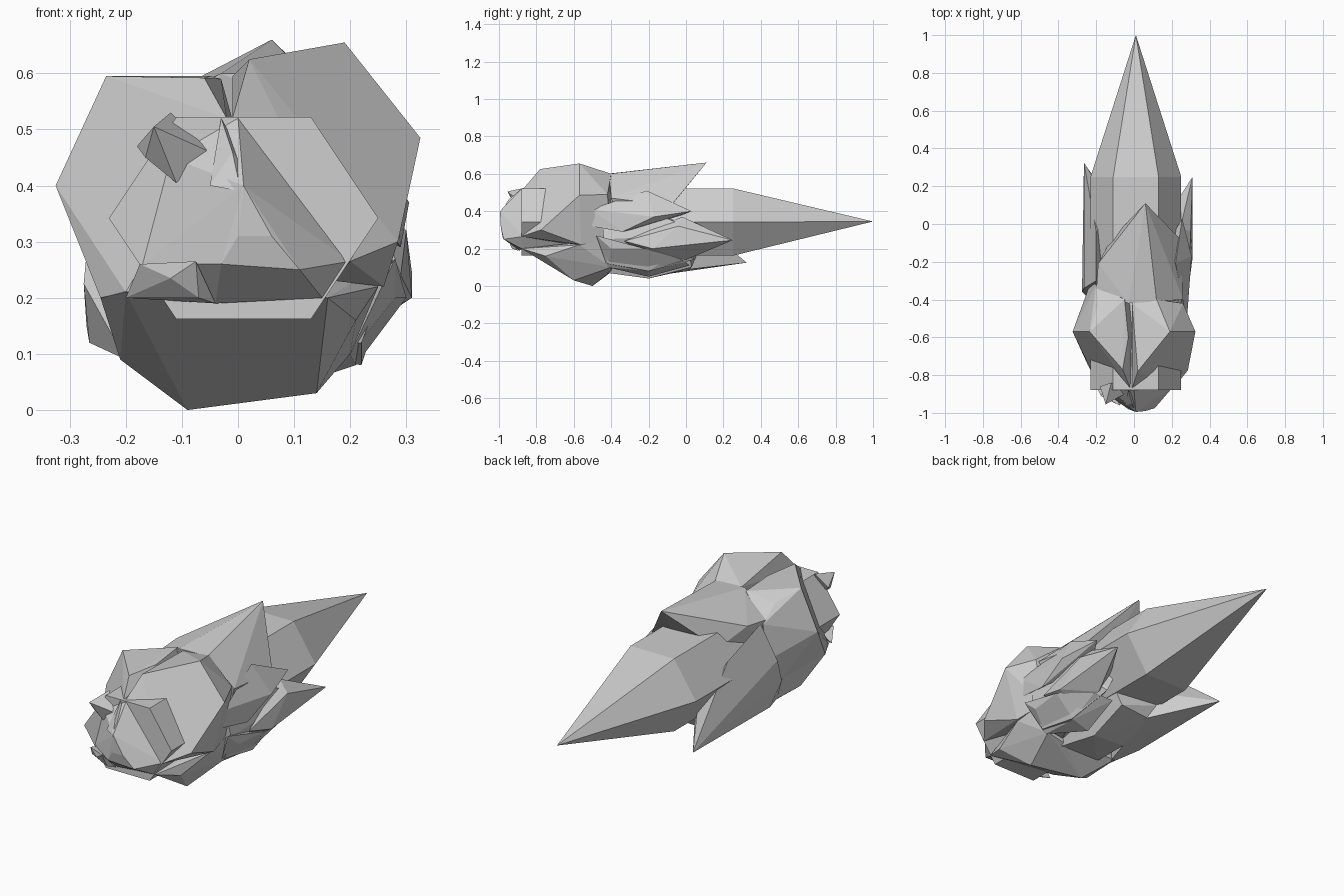
import bpy, bmesh, math

stone = bpy.data.materials.new("stone_grey")
stone.diffuse_color = (0.62, 0.62, 0.62, 1)


def finish(name, bm):
    bmesh.ops.recalc_face_normals(bm, faces=bm.faces[:])
    mesh = bpy.data.meshes.new(name)
    bm.to_mesh(mesh)
    bm.free()
    mesh.materials.append(stone)
    bpy.context.collection.objects.link(bpy.data.objects.new(name, mesh))


def rock(name, points):
    """Faceted rock: the convex hull of a few corner points."""
    bm = bmesh.new()
    for p in points:
        bm.verts.new(p)
    res = bmesh.ops.convex_hull(bm, input=bm.verts[:])
    junk = {g for g in res["geom_interior"] + res["geom_unused"]
            if isinstance(g, bmesh.types.BMVert)}
    bmesh.ops.delete(bm, geom=list(junk), context='VERTS')
    bmesh.ops.dissolve_limit(bm, angle_limit=math.radians(4),
                             verts=bm.verts[:], edges=bm.edges[:])
    finish(name, bm)


# Hexagonal core with a long pointed tail
bm = bmesh.new()
rings = []
for y in (-0.88, 0.25):
    ring = []
    for i in range(6):
        a = math.radians(60 * i)
        ring.append(bm.verts.new((0.01 + 0.24 * math.cos(a), y,
                                  0.342 + 0.208 * math.sin(a))))
    rings.append(ring)
tip = bm.verts.new((0.01, 1.0, 0.345))
bm.faces.new(rings[0])
for i in range(6):
    j = (i + 1) % 6
    bm.faces.new((rings[0][i], rings[0][j], rings[1][j], rings[1][i]))
    bm.faces.new((rings[1][i], rings[1][j], tip))
finish("pointed_core", bm)

# Large faceted boulder round the front, in two lobes and a chin
rock("boulder_left_lobe", [
    (-.325, -.57, .40), (-.235, -.57, .595), (-.06, -.77, .592),
    (-.02, -.87, .52), (-.245, -.745, .20), (-.20, -.83, .21),
    (-.05, -.87, .21), (-.19, -.43, .56), (-.05, -.40, .595),
    (-.20, -.32, .50), (-.23, -.31, .33), (-.23, -.42, .20),
    (-.03, -.60, .59), (.05, -.40, .30)])
rock("boulder_right_lobe", [
    (.02, -.78, .625), (.19, -.57, .655), (.325, -.57, .485),
    (-.01, -.87, .52), (.285, -.775, .30), (.20, -.88, .265),
    (.26, -.56, .22), (.0, -.87, .25), (.26, -.42, .49), (.12, -.40, .60),
    (-.01, -.42, .595), (.23, -.40, .25), (0, -.40, .25)])
rock("boulder_chin", [
    (-.245, -.74, .20), (-.20, -.84, .21), (.16, -.88, .20),
    (.21, -.75, .16), (.25, -.57, .22), (-.21, -.60, .09),
    (-.09, -.50, .0), (.14, -.60, .03), (.20, -.40, .10),
    (-.20, -.38, .09), (-.24, -.45, .24), (.24, -.40, .25),
    (.10, -.40, .08)])

# Nose lump
rock("nose", [
    (0, -.88, .52), (.20, -.87, .265), (.11, -.975, .25), (.06, -.99, .31),
    (.01, -.995, .40), (0, -.99, .31), (-.03, -.98, .26), (-.07, -.95, .265),
    (-.12, -.88, .45), (-.17, -.88, .26), (-.04, -.89, .19), (.15, -.88, .20)])

# Small shards on the face
rock("upper_shard", [
    (-.15, -.955, .505), (-.18, -.86, .47), (-.11, -.90, .405),
    (-.05, -.90, .46), (-.12, -.84, .53), (-.165, -.90, .45)])
rock("lower_shard", [
    (-.20, -.86, .20), (-.175, -.91, .26), (-.075, -.96, .265),
    (-.12, -.94, .235), (-.04, -.90, .19), (-.07, -.93, .20),
    (-.14, -.84, .25)])
rock("bridge_shard", [
    (-.05, -.96, .40), (.005, -.99, .39), (-.01, -.95, .46),
    (-.03, -.88, .52), (.04, -.93, .39), (.0, -.88, .42)])

# Raised back spike, rooted in the boulder and the core
rock("back_spike", [
    (.06, .11, .66), (-.19, -.21, .53), (-.20, -.36, .51), (-.03, -.42, .60),
    (.12, -.41, .60), (.26, -.40, .47), (.245, -.08, .43),
    (-.12, -.08, .45), (.10, -.07, .44), (-.20, -.36, .38), (.23, -.38, .40)])

# Left flank, sweeping back to a low point
rock("left_flank_spike", [
    (-.265, .325, .125), (-.20, -.30, .51), (-.265, -.34, .33),
    (-.275, -.36, .225), (-.265, -.28, .12), (-.20, -.43, .09),
    (-.10, -.20, .05), (-.06, .02, .09), (-.20, -.04, .42),
    (-.27, -.05, .15), (-.12, .08, .22)])

# Right flank: a body filling the side, with spikes on it
rock("right_flank_body", [
    (.25, -.45, .36), (.27, -.44, .25), (.22, -.42, .12), (.22, -.20, .08),
    (.25, -.20, .40), (.28, -.22, .26), (.265, -.05, .34), (.25, -.02, .20),
    (.20, .04, .14), (.10, -.42, .10), (.10, .04, .35)])
rock("right_flank_spike", [
    (.31, .25, .245), (.245, -.02, .37), (.31, -.18, .20), (.29, -.33, .24),
    (.30, -.04, .32), (.22, 0, .14), (.22, -.20, .15), (.15, .0, .25)])
rock("right_upper_shard", [
    (.28, -.51, .41), (.22, -.21, .51), (.255, .03, .40), (.305, -.17, .37),
    (.29, -.34, .29), (.27, -.51, .32), (.18, -.10, .35)])
rock("right_lower_rock", [
    (.28, -.40, .20), (.28, -.48, .27), (.30, -.22, .20), (.20, -.42, .10),
    (.21, -.20, .08), (.12, -.20, .05), (.15, .02, .11), (.23, -.02, .14)])

# Belly keel under the core
rock("belly_rock", [
    (-.12, -.42, .07), (.10, -.42, .07), (.08, -.20, .04), (-.10, -.20, .05),
    (-.10, .02, .09), (.10, .03, .10), (.13, .02, .17), (-.14, .06, .17),
    (.15, -.40, .20), (-.18, -.40, .20)])
